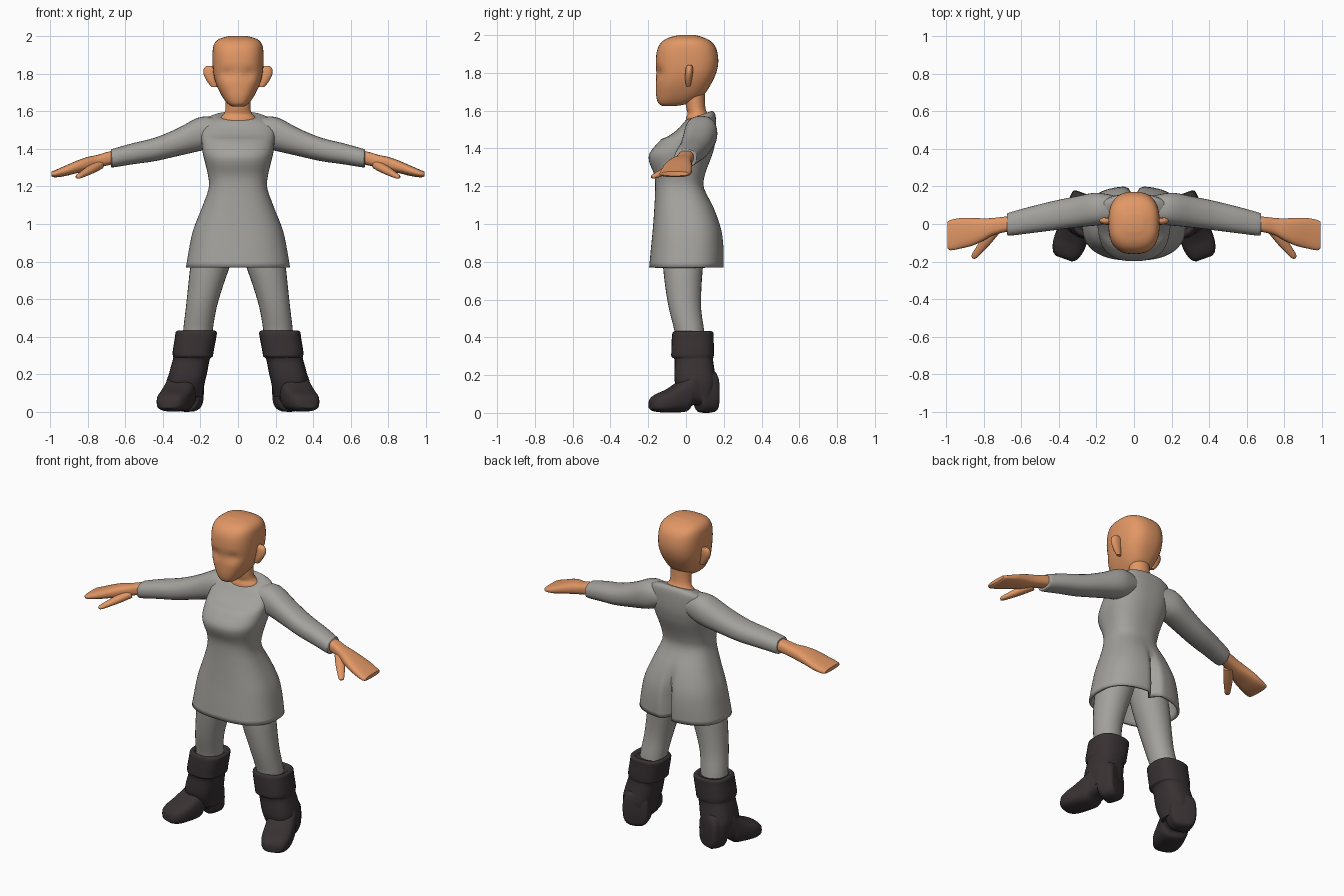
import bpy, bmesh, math
from mathutils import Vector, Matrix


def material(name, rgb):
    m = bpy.data.materials.new(name)
    m.diffuse_color = (*rgb, 1)
    return m


SKIN = material("skin", (0.76, 0.31, 0.13))
CLOTH = material("grey cloth", (0.37, 0.36, 0.335))
LEATHER = material("dark leather", (0.04, 0.031, 0.033))


def smooth_rings(rings, sub):
    """Catmull-Rom interpolation between the given sections."""
    out = []
    for i in range(len(rings) - 1):
        p0, p1, p2, p3 = (rings[max(0, min(len(rings) - 1, i + k))] for k in (-1, 0, 1, 2))
        for s in range(sub):
            t = s / sub
            out.append([0.5 * (2 * b + (c - a) * t + (2 * a - 5 * b + 4 * c - d) * t * t
                               + (3 * b - a - 3 * c + d) * t ** 3)
                        for a, b, c, d in zip(p0, p1, p2, p3)])
    return out + [list(rings[-1])]


def loft(name, mat, axis, rings, n=28, p=2.3, sub=3, matrix=None, deform=None,
         mirror=False, caps=(True, True)):
    """Rings are (position, a0, a1, b0, b1): bounds of superellipse sections.
    axis 'z': a = x, b = y.  axis 'x': a = y, b = z."""
    bm = bmesh.new()
    loops = []
    for pos, a0, a1, b0, b1 in smooth_rings(rings, sub):
        loop = []
        for k in range(n):
            t = math.tau * k / n
            c, s = math.cos(t), math.sin(t)
            a = (a0 + a1) / 2 + (a1 - a0) / 2 * math.copysign(abs(c) ** (2 / p), c)
            b = (b0 + b1) / 2 + (b1 - b0) / 2 * math.copysign(abs(s) ** (2 / p), s)
            co = Vector((a, b, pos) if axis == 'z' else (pos, a, b))
            if deform:
                co = deform(co)
            loop.append(bm.verts.new(matrix @ co if matrix else co))
        loops.append(loop)
    for l0, l1 in zip(loops, loops[1:]):
        for k in range(n):
            bm.faces.new((l0[k], l0[(k + 1) % n], l1[(k + 1) % n], l1[k]))
    if caps[0]:
        bm.faces.new(loops[0][::-1])
    if caps[1]:
        bm.faces.new(loops[-1])
    bmesh.ops.recalc_face_normals(bm, faces=bm.faces)
    me = bpy.data.meshes.new(name)
    bm.to_mesh(me)
    bm.free()
    me.materials.append(mat)
    me.shade_smooth()
    me.set_sharp_from_angle(angle=math.radians(45))
    ob = bpy.data.objects.new(name, me)
    bpy.context.collection.objects.link(ob)
    if mirror:
        m = ob.modifiers.new("mirror", 'MIRROR')
        m.use_mirror_merge = False
    return ob


def aim(start, end):
    d = Vector(end) - Vector(start)
    return Matrix.Translation(start) @ d.to_track_quat('X', 'Z').to_matrix().to_4x4()


def sym(rows):
    """(z, half width, y0, y1) -> full ring"""
    return [(z, -h, h, y0, y1) for z, h, y0, y1 in rows]


# Head with shallow eye sockets
def sockets(v):
    if v.y < -0.06:
        v.y += 0.014 * math.exp(-((abs(v.x) - 0.06) / 0.035) ** 2 - ((v.z - 1.80) / 0.03) ** 2)
    return v


loft("head", SKIN, 'z', sym([
    (1.625, 0.030, -0.125, -0.05), (1.64, 0.055, -0.147, 0.02), (1.68, 0.085, -0.158, 0.09),
    (1.74, 0.115, -0.160, 0.132), (1.80, 0.131, -0.158, 0.160), (1.86, 0.136, -0.160, 0.171),
    (1.92, 0.135, -0.153, 0.163), (1.96, 0.126, -0.132, 0.14), (1.985, 0.10, -0.095, 0.10),
    (2.0, 0.05, -0.04, 0.05)]), n=40, p=2.6, sub=4, deform=sockets)

loft("ear", SKIN, 'z', [
    (1.728, .11, .14, .002, .022), (1.76, .11, .165, -.004, .03), (1.80, .11, .184, -.004, .036),
    (1.83, .11, .180, 0, .036), (1.842, .12, .165, .01, .03)], n=16, p=2, mirror=True)

loft("neck", SKIN, 'z', sym([
    (1.50, .10, -.005, .13), (1.56, .098, .0, .13), (1.585, .076, .008, .115),
    (1.62, .066, 0, .102), (1.72, .066, -.01, .10)]), p=2)


# Dress: fitted bodice, flared skirt with a pleat down the back, tilted neckline
def dress_shape(v):
    if v.y > 0 and v.z < 1.1:
        fade = min(1, (1.1 - v.z) / 0.2)
        v.y -= 0.06 * fade * math.exp(-(v.x / 0.022) ** 2)
    if v.z > 1.45:
        v.z += (v.y - 0.07) * 0.35 * min(1, (v.z - 1.45) / 0.1)
    return v


dress = loft("dress", CLOTH, 'z', sym([
    (.77, .277, -.195, .20), (.87, .26, -.186, .20), (.97, .238, -.176, .188),
    (1.08, .195, -.168, .15), (1.19, .156, -.163, .095), (1.26, .160, -.168, .10),
    (1.33, .176, -.195, .125), (1.38, .188, -.19, .143), (1.45, .195, -.13, .158),
    (1.51, .195, -.07, .16), (1.55, .18, -.03, .155), (1.572, .13, -.005, .142),
    (1.575, .105, .002, .132)]), n=96, p=2.5, deform=dress_shape, caps=(False, True))
solid = dress.modifiers.new("cloth thickness", 'SOLIDIFY')
solid.thickness = 0.015
solid.offset = -1

# Sleeves
loft("sleeve", CLOTH, 'x', [
    (.10, .0, .15, 1.43, 1.56), (.16, -.005, .162, 1.40, 1.572), (.22, -.01, .165, 1.385, 1.563),
    (.32, -.02, .145, 1.362, 1.51), (.44, -.035, .12, 1.335, 1.46), (.56, -.05, .09, 1.318, 1.43),
    (.66, -.062, .062, 1.302, 1.402), (.675, -.055, .055, 1.305, 1.396)], mirror=True)

# Mitten hand and thumb
loft("hand", SKIN, 'x', [
    (.60, -.035, .045, 1.325, 1.39), (.68, -.042, .04, 1.315, 1.387), (.75, -.06, .032, 1.297, 1.367),
    (.80, -.088, .03, 1.283, 1.357), (.86, -.115, .032, 1.27, 1.336), (.92, -.13, .032, 1.255, 1.31),
    (.975, -.14, .022, 1.248, 1.286), (.993, -.13, .012, 1.255, 1.278)], p=2.6, mirror=True)
loft("thumb", SKIN, 'x', [
    (0, -.03, .03, -.025, .025), (.08, -.028, .028, -.022, .022), (.15, -.021, .021, -.016, .016),
    (.19, -.016, .016, -.011, .011), (.203, -.007, .007, -.005, .005)], n=16, mirror=True,
    matrix=aim((.74, -.03, 1.315), (.853, -.175, 1.25)))

# Legs
loft("legging", CLOTH, 'z', [
    (.36, .14, .29, -.055, .10), (.43, .135, .292, -.06, .097), (.55, .115, .278, -.09, .08),
    (.67, .08, .265, -.11, .082), (.78, .042, .252, -.122, .09), (.90, .01, .22, -.13, .10),
    (1.02, .0, .17, -.12, .08)], p=2.1, mirror=True)

# Boots: shaft with folded cuff, foot with heel and arch
loft("boot_shaft", LEATHER, 'z', [
    (.08, .19, .36, -.02, .15), (.15, .178, .372, -.055, .16), (.20, .166, .368, -.062, .155),
    (.28, .15, .346, -.06, .143), (.295, .134, .346, -.076, .146), (.32, .13, .348, -.078, .148),
    (.40, .115, .335, -.075, .146), (.425, .114, .332, -.07, .145), (.433, .13, .315, -.055, .13),
    (.42, .145, .30, -.045, .115)], p=2.6, mirror=True)
loft("boot_foot", LEATHER, 'x', [
    (0, -.06, .06, .03, .16), (.015, -.078, .078, .004, .22), (.09, -.082, .082, .003, .24),
    (.105, -.082, .082, .04, .24), (.15, -.084, .084, .035, .225), (.175, -.086, .086, .006, .19),
    (.26, -.088, .088, .003, .13), (.31, -.082, .082, .003, .108), (.348, -.066, .066, .01, .088),
    (.364, -.045, .045, .02, .065)], p=3, mirror=True,
    matrix=aim((.25, .158, 0), (.372, -.18, 0)))
